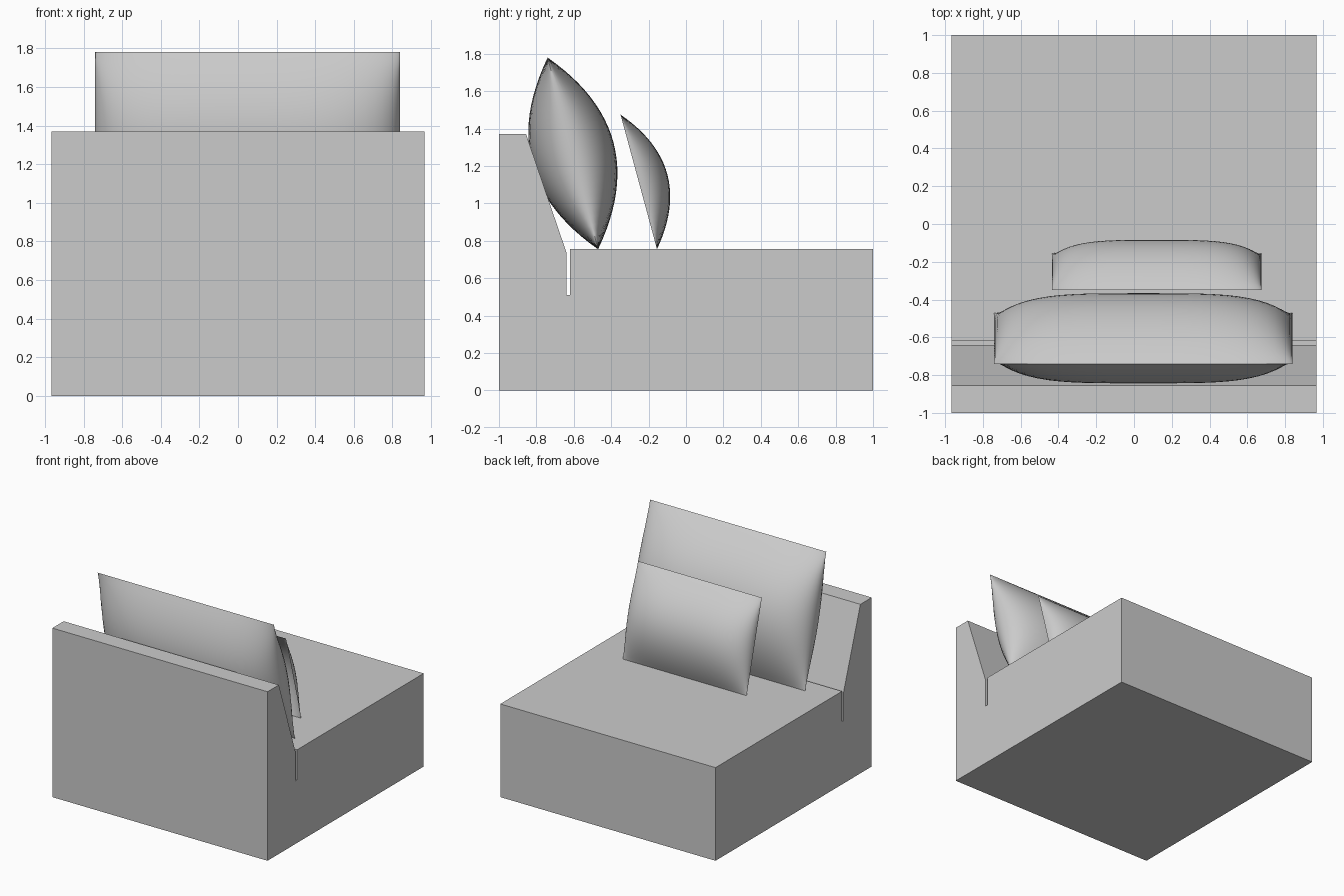
import bpy, bmesh, math
from mathutils import Vector

cube = bpy.data.objects.get("Cube")
if cube:
    bpy.data.objects.remove(cube, do_unlink=True)

# One plain upholstery colour
fabric = bpy.data.materials.new("light grey fabric")
fabric.use_nodes = True
GREY = (0.6, 0.6, 0.6, 1)
fabric.diffuse_color = GREY
fabric.node_tree.nodes["Principled BSDF"].inputs["Base Color"].default_value = GREY


def finish(bm, name):
    mesh = bpy.data.meshes.new(name)
    bm.to_mesh(mesh)
    bm.free()
    mesh.materials.append(fabric)
    obj = bpy.data.objects.new(name, mesh)
    bpy.context.collection.objects.link(obj)
    return obj


# Seat and backrest: one side profile (y, z) extruded across the width
def sofa_body(half_width):
    profile = [(-1, 0), (1, 0), (1, 0.755), (-0.62, 0.755), (-0.62, 0.51),
               (-0.64, 0.51), (-0.64, 0.74), (-0.855, 1.37), (-1, 1.37)]
    bm = bmesh.new()
    side = bm.faces.new([bm.verts.new((-half_width, y, z)) for y, z in profile])
    swept = bmesh.ops.extrude_face_region(bm, geom=[side], use_keep_orig=True)
    moved = [v for v in swept["geom"] if isinstance(v, bmesh.types.BMVert)]
    bmesh.ops.translate(bm, verts=moved, vec=(2 * half_width, 0, 0))
    bmesh.ops.recalc_face_normals(bm, faces=bm.faces)
    return finish(bm, "seat_and_backrest")


# Leaning cushion: bulged panels over a flat rectangular seam
def cushion(name, x0, x1, bottom, top, bulge, sides):
    low, high = Vector((0, *bottom)), Vector((0, *top))
    half_up = (high - low) / 2
    out = half_up.cross(Vector((1, 0, 0))).normalized()
    centre = (low + high) / 2 + Vector(((x0 + x1) / 2, 0, 0))
    across = Vector(((x1 - x0) / 2, 0, 0))
    bm = bmesh.new()
    for direction in sides:
        grid = bmesh.ops.create_grid(bm, x_segments=32, y_segments=24, size=1)
        for v in grid["verts"]:
            u = math.sin(v.co.x * math.pi / 2)
            s = v.co.y
            height = bulge * math.sqrt(max(0, 1 - u ** 4)) * (1 - s * s)
            v.co = centre + across * u + half_up * s + out * height * direction
        # Point each panel outwards
        faces = list({f for v in grid["verts"] for f in v.link_faces})
        bm.normal_update()
        if sum((f.normal for f in faces), Vector()).dot(out) * direction < 0:
            bmesh.ops.reverse_faces(bm, faces=faces)
    bmesh.ops.remove_doubles(bm, verts=bm.verts, dist=0.0001)
    obj = finish(bm, name)
    bpy.ops.object.select_all(action='DESELECT')
    obj.select_set(True)
    bpy.context.view_layer.objects.active = obj
    bpy.ops.object.shade_smooth_by_angle(angle=math.radians(40))
    return obj


sofa_body(0.965)
cushion("back_cushion", -0.74, 0.84, (-0.47, 0.755), (-0.74, 1.78), 0.225, (1, -1))
# The small pillow is an open half shell
cushion("small_pillow", -0.435, 0.675, (-0.155, 0.755), (-0.35, 1.475), 0.158, (1,))
